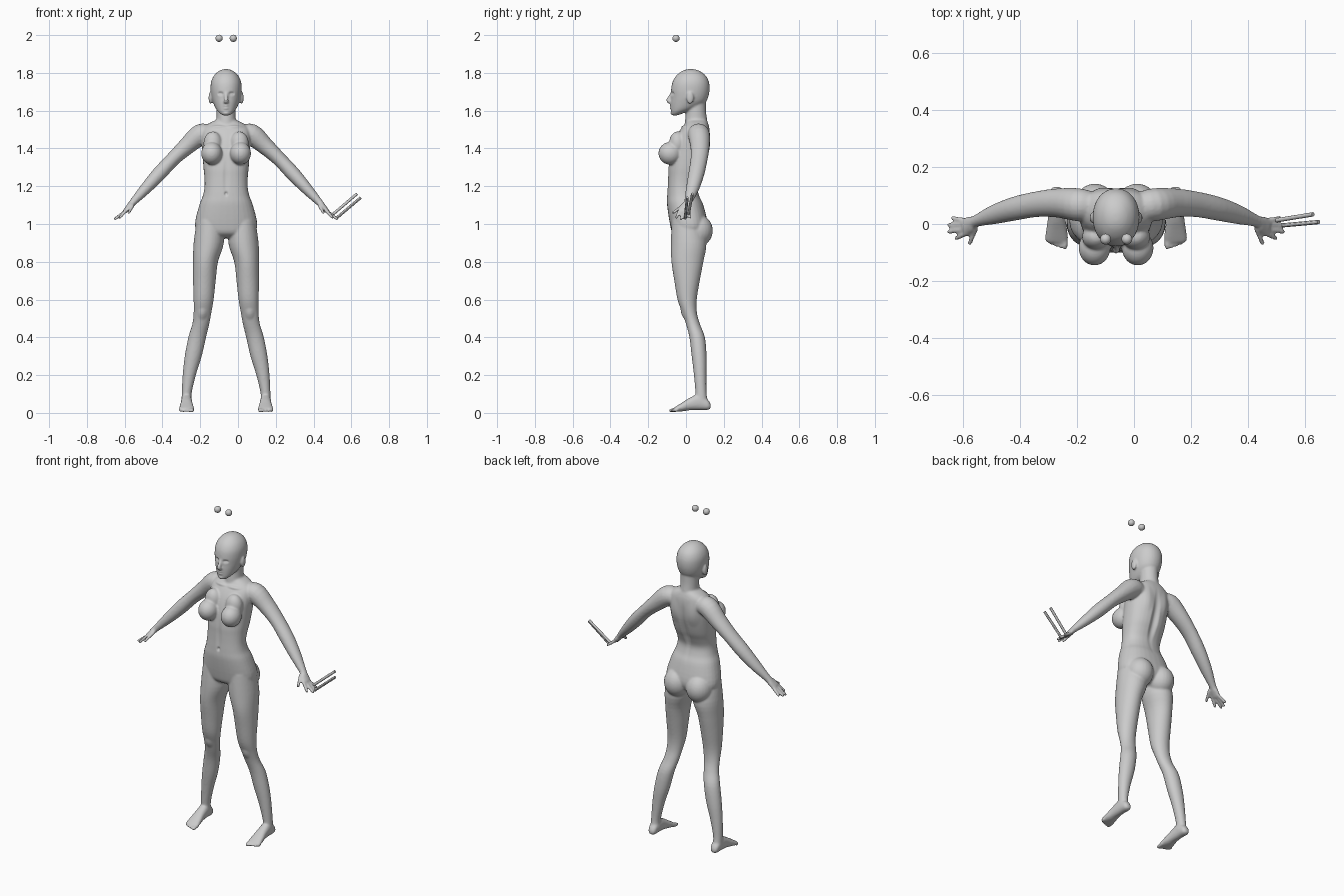
import bpy, bmesh
from math import sin, cos, pi, copysign
from mathutils import Vector as V, Matrix

CX = -0.063          # the figure stands slightly left of the origin
bm = bmesh.new()


def smooth_rows(rows, n=4):
    """Catmull-Rom interpolation of a short table of rows."""
    out = []
    for i in range(len(rows) - 1):
        a, b = rows[max(i - 1, 0)], rows[i]
        c, d = rows[i + 1], rows[min(i + 2, len(rows) - 1)]
        for k in range(n):
            t = k / n
            out.append([0.5 * (2 * q + (r - p) * t + (2 * p - 5 * q + 4 * r - s) * t * t
                               + (3 * q - p - 3 * r + s) * t ** 3)
                        for p, q, r, s in zip(a, b, c, d)])
    return out + [list(rows[-1])]


def loft(sections, power=2.0, sides=32):
    """Closed skin through (centre, u, v) sections."""
    rings = []
    for c, u, v in sections:
        ring = []
        for i in range(sides):
            a = 2 * pi * i / sides
            p = copysign(abs(cos(a)) ** (2 / power), cos(a))
            q = copysign(abs(sin(a)) ** (2 / power), sin(a))
            ring.append(bm.verts.new(c + u * p + v * q))
        rings.append(ring)
    for r0, r1 in zip(rings, rings[1:]):
        for i in range(sides):
            j = (i + 1) % sides
            bm.faces.new((r0[i], r0[j], r1[j], r1[i]))
    bm.faces.new(rings[0][::-1])
    bm.faces.new(rings[-1])


def upright(rows, s=1, power=2.0):
    """Rows: z, x, half width, front y, back y."""
    loft([(V((s * x, (f + b) / 2, z)), V((w, 0, 0)), V((0, (b - f) / 2, 0)))
          for z, x, w, f, b in smooth_rows(rows)], power)


def limb(rows, s=1):
    """Rows: x, y, z, radius along y, radius across."""
    rows = smooth_rows(rows)
    pts = [V((s * r[0], r[1], r[2])) for r in rows]
    secs = []
    for i, r in enumerate(rows):
        t = (pts[min(i + 1, len(pts) - 1)] - pts[max(i - 1, 0)]).normalized()
        side = V((0, 1, 0)) - t * t.y
        if side.length < 0.3:
            side = V((1, 0, 0)) - t * t.x
        side.normalize()
        secs.append((pts[i], side * r[3], t.cross(side) * r[4]))
    loft(secs, 2.0, 20)


def blob(c, r, target=None):
    bmesh.ops.create_uvsphere(target or bm, u_segments=24, v_segments=16, radius=1,
                              matrix=Matrix.Translation(c) @ Matrix.Diagonal((*r, 1)))


def digit(a, b, r, s):
    """Finger or toe with a rounded tip."""
    limb([(*a, r, r), (*b, r * 0.85, r * 0.85)], s)
    blob((s * b[0], b[1], b[2]), (r * 0.85,) * 3)


# torso
upright([(.925, 0, .09, -.03, .07), (.95, 0, .145, -.07, .1), (1.0, 0, .165, -.085, .115),
         (1.1, 0, .142, -.1, .092), (1.15, 0, .123, -.1, .07), (1.2, 0, .114, -.097, .06),
         (1.25, 0, .115, -.095, .077), (1.3, 0, .12, -.093, .1), (1.38, 0, .125, -.08, .122),
         (1.45, 0, .13, -.058, .127), (1.5, 0, .125, -.03, .125), (1.53, 0, .095, -.005, .118),
         (1.55, 0, .055, .005, .11)], power=2.3)

# neck and head
upright([(1.5, 0, .065, -.01, .12), (1.55, 0, .052, -.005, .112), (1.6, 0, .05, .0, .106),
         (1.67, 0, .05, .0, .105)])
upright([(1.575, 0, .018, -.073, -.045), (1.59, 0, .038, -.078, -.005), (1.61, 0, .054, -.08, .05),
         (1.64, 0, .068, -.081, .1), (1.67, 0, .077, -.079, .117), (1.71, 0, .082, -.079, .125),
         (1.75, 0, .08, -.072, .122), (1.785, 0, .065, -.052, .105), (1.81, 0, .038, -.02, .072),
         (1.82, 0, .012, .01, .04)], power=2.1)

# nose
limb([(0, -.07, 1.7, .009, .008), (0, -.084, 1.675, .009, .009), (0, -.094, 1.655, .012, .012),
      (0, -.08, 1.645, .012, .014)])

for s in (1, -1):
    # ears, bust, buttocks
    blob((s * .083, .022, 1.668), (.01, .019, .033))
    blob((s * .076, -.084, 1.374), (.056, .062, .06))
    blob((s * .07, -.045, 1.425), (.05, .045, .065))
    blob((s * .074, .062, .965), (.076, .08, .085))
    # legs
    upright([(1.02, .085, .07, -.075, .08), (.9, .092, .08, -.08, .108), (.8, .109, .066, -.077, .092),
             (.7, .115, .06, -.062, .073), (.6, .119, .053, -.045, .057), (.53, .125, .047, -.02, .058),
             (.47, .134, .045, .0, .074), (.4, .153, .047, .018, .1), (.3, .174, .045, .03, .109),
             (.2, .195, .035, .042, .108), (.1, .209, .026, .05, .109), (.05, .208, .028, .045, .118)], s)
    # feet
    feet = [(.131, .012, .025, .045), (.115, .024, .016, .07), (.07, .028, .016, .1), (.02, .031, .014, .08),
            (-.02, .037, .008, .055), (-.05, .04, .006, .036), (-.065, .037, .006, .026)]
    loft([(V((s * .209, y, (lo + hi) / 2)), V((w, 0, 0)), V((0, 0, (hi - lo) / 2)))
          for y, w, lo, hi in smooth_rows(feet)], 2.3)
    for i in range(5):
        x = .18 + .0155 * i
        digit((x, -.045, .018), (x, -.08 + .0015 * i * i, .012), .0115 if i == 0 else .009, s)
    # arms and palms
    limb([(.08, .06, 1.475, .05, .045), (.135, .068, 1.473, .058, .057), (.209, .074, 1.411, .051, .046),
          (.283, .069, 1.342, .045, .038), (.357, .054, 1.263, .042, .038), (.43, .033, 1.183, .034, .03),
          (.494, .01, 1.114, .021, .019), (.512, .0, 1.093, .029, .016), (.535, -.012, 1.068, .031, .012)], s)
    # thumb and fingers
    for a, b in [((.492, -.012, 1.1), (.515, -.068, 1.06)), ((.523, -.032, 1.078), (.562, -.05, 1.035)),
                 ((.53, -.018, 1.07), (.587, -.027, 1.027)), ((.53, -.002, 1.07), (.587, -.003, 1.028)),
                 ((.525, .011, 1.074), (.575, .021, 1.036))]:
        digit(a, b, .0095, s)

# fuse the parts into one smooth skin
bmesh.ops.recalc_face_normals(bm, faces=bm.faces)
mesh = bpy.data.meshes.new("body")
bm.to_mesh(mesh)
bm.free()
body = bpy.data.objects.new("body", mesh)
bpy.context.collection.objects.link(body)
body.location.x = CX
fuse = body.modifiers.new("fuse", 'REMESH')
fuse.mode = 'VOXEL'
fuse.voxel_size = 0.0055
soft = body.modifiers.new("soften", 'SMOOTH')
soft.factor, soft.iterations = 0.5, 6
skin = bpy.data.meshes.new_from_object(body.evaluated_get(bpy.context.evaluated_depsgraph_get()))
body.modifiers.clear()
body.data = skin

# sculpted details: centre, reach, push (mirrored)
pushes = [((.03, -.076, 1.69), (.022, .03, .013), (0, .011, 0)),       # eye sockets
          ((.03, -.072, 1.688), (.012, .03, .007), (0, -.005, 0)),     # eyelids
          ((0, -.08, 1.626), (.022, .03, .008), (0, -.006, 0)),        # upper lip
          ((0, -.08, 1.612), (.02, .03, .008), (0, -.006, 0)),         # lower lip
          ((0, -.075, 1.585), (.025, .03, .015), (0, -.005, 0)),       # chin
          ((0, .1, 1.31), (.03, .07, .23), (0, -.014, 0)),             # spine
          ((.065, .12, 1.42), (.05, .05, .09), (0, .007, 0)),          # shoulder blades
          ((0, -.09, 1.24), (.02, .04, .14), (0, .005, 0)),            # midline
          ((0, -.1, 1.16), (.012, .03, .016), (0, .009, 0)),           # navel
          ((.05, -.02, 1.515), (.06, .04, .012), (0, -.006, .003)),    # collar bones
          ((.125, -.015, .525), (.03, .03, .04), (0, -.006, 0))]       # knees
for v in skin.vertices:
    p = v.co.copy()
    for c, r, d in pushes:
        q = [(abs(p.x) - c[0]) / r[0], (p.y - c[1]) / r[1], (p.z - c[2]) / r[2]]
        k = 1 - sum(e * e for e in q)
        if k > 0:
            v.co += V(d) * k * k
skin.shade_smooth()

# loose eyeballs above the head
for name, x in (("eyeball_right", -.1), ("eyeball_left", -.025)):
    b = bmesh.new()
    blob((x, -.053, 1.983), (.019,) * 3, b)
    m = bpy.data.meshes.new(name)
    b.to_mesh(m)
    b.free()
    m.shade_smooth()
    bpy.context.collection.objects.link(bpy.data.objects.new(name, m))

# two thin rods at the left hand
for name, a, b in (("rod_back", V((.495, .012, 1.045)), V((.63, .034, 1.16))),
                   ("rod_front", V((.52, -.005, 1.03)), V((.65, .007, 1.14)))):
    bpy.ops.mesh.primitive_cylinder_add(vertices=12, radius=.0075, depth=(b - a).length, location=(a + b) / 2,
                                        rotation=(b - a).to_track_quat('Z', 'Y').to_euler())
    bpy.context.object.name = name
    bpy.ops.object.shade_smooth_by_angle()
